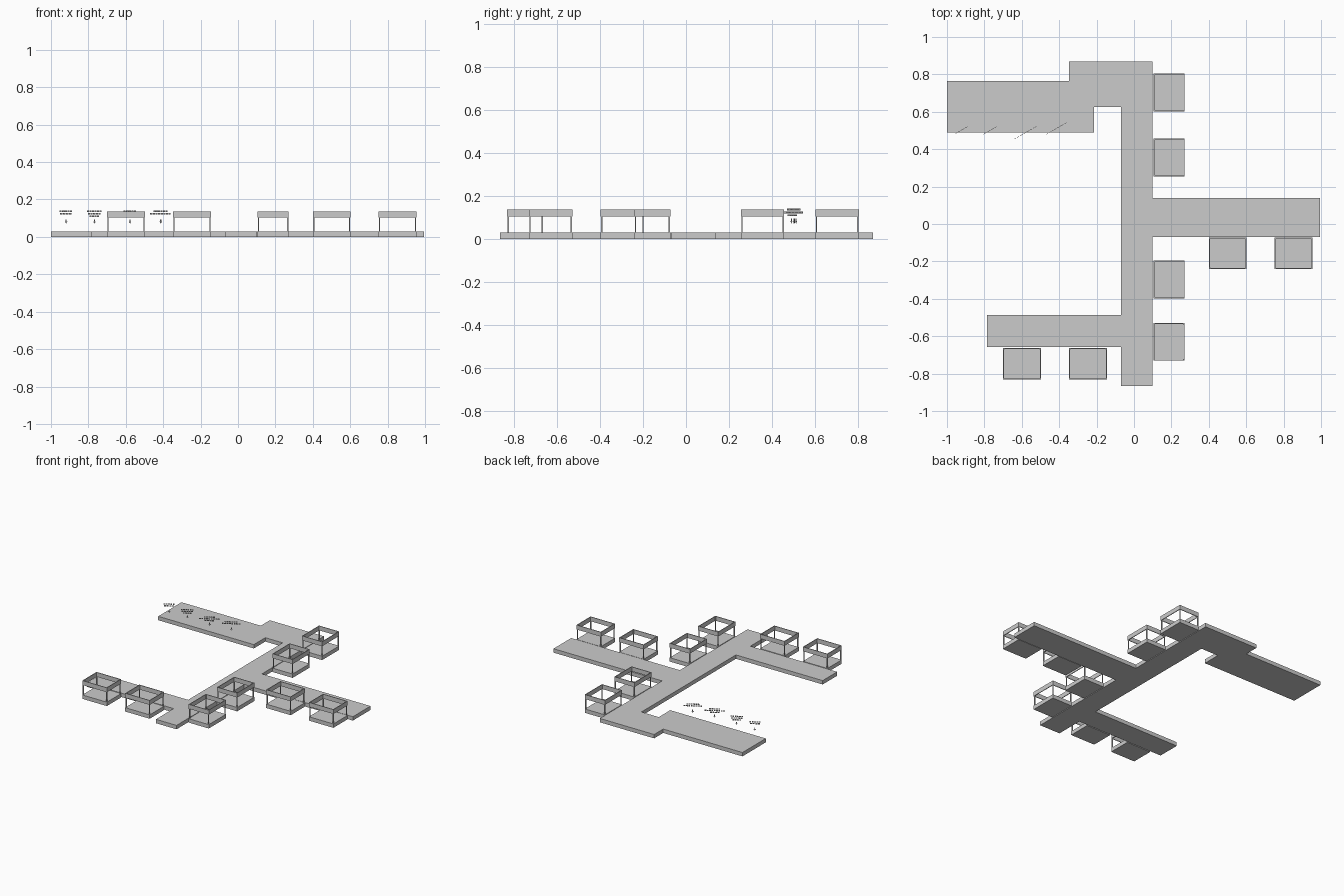
import bpy, bmesh, math
from mathutils import Matrix, Vector

if "Cube" in bpy.data.objects:
    bpy.data.objects.remove(bpy.data.objects["Cube"])

FLOOR, RING_LOW, TOP = 0.029, 0.103, 0.136


def finish(name, bm):
    bmesh.ops.recalc_face_normals(bm, faces=bm.faces)
    me = bpy.data.meshes.new(name)
    bm.to_mesh(me)
    bm.free()
    ob = bpy.data.objects.new(name, me)
    bpy.context.collection.objects.link(ob)
    return ob


def add_box(bm, x0, x1, y0, y1, z0, z1):
    m = Matrix.Translation(((x0 + x1) / 2, (y0 + y1) / 2, (z0 + z1) / 2))
    m = m @ Matrix.Diagonal((x1 - x0, y1 - y0, z1 - z0, 1))
    bmesh.ops.create_cube(bm, size=1, matrix=m)


def extrude(bm, pts, vec):
    face = bm.faces.new([bm.verts.new(p) for p in pts])
    new = bmesh.ops.extrude_face_region(bm, geom=[face])["geom"]
    bmesh.ops.translate(bm, vec=vec, verts=[v for v in new if isinstance(v, bmesh.types.BMVert)])


# Walkway slab with its branching arms
outline = [(-1, .49), (-.213, .49), (-.213, .625), (-.07, .625), (-.07, -.487),
           (-.785, -.487), (-.785, -.657), (-.07, -.657), (-.07, -.866), (.1, -.866),
           (.1, -.07), (.995, -.07), (.995, .138), (.1, .138), (.1, .87),
           (-.347, .87), (-.347, .764), (-1, .764)]
bm = bmesh.new()
extrude(bm, [(x, y, 0) for x, y in outline], (0, 0, FLOOR))
finish("walkway", bm)


# Booth: floor plate, four posts and an open fascia ring
def booth(x0, x1, y0, y1):
    bm = bmesh.new()
    add_box(bm, x0, x1, y0, y1, 0, FLOOR)
    finish("booth_floor", bm)

    bm = bmesh.new()
    p = 0.006
    for x in (x0 + .002, x1 - .002 - p):
        for y in (y0 + .002, y1 - .002 - p):
            add_box(bm, x, x + p, y, y + p, FLOOR, TOP - .002)
    finish("booth_posts", bm)

    bm = bmesh.new()
    outer = [(x0, y0), (x1, y0), (x1, y1), (x0, y1)]
    t = 0.005
    inner = [(x0 + t, y0 + t), (x1 - t, y0 + t), (x1 - t, y1 - t), (x0 + t, y1 - t)]
    loops = [[bm.verts.new((x, y, z)) for x, y in ring]
             for ring, z in ((outer, RING_LOW), (outer, TOP), (inner, TOP), (inner, RING_LOW))]
    for a in range(4):
        for i in range(4):
            A, B, j = loops[a], loops[(a + 1) % 4], (i + 1) % 4
            bm.faces.new((A[i], A[j], B[j], B[i]))
    finish("booth_fascia", bm)


for y in (.602, .255, -.397, -.731):      # along the spine
    booth(.105, .271, y, y + .202)
for x in (.4, .752):                      # right arm
    booth(x, x + .202, -.24, -.073)
for x in (-.7, -.347):                    # left arm
    booth(x, x + .202, -.832, -.664)


# Floating direction markers: blank strips over a small arrow
def marker(cx, cy, length, widths):
    bm = bmesh.new()
    for i, w in enumerate(widths):
        z = .14 - i * .013
        n = max(3, round(w * length / .016))
        step = w * length / n
        for k in range(n):
            x = -w * length / 2 + k * step
            add_box(bm, x, x + step * .75, -.001, .001, z - .008, z)
    extrude(bm, [(-.008, -.001, .083), (0, -.001, .072), (.008, -.001, .083),
                 (.003, -.001, .083), (.003, -.001, .094),
                 (-.003, -.001, .094), (-.003, -.001, .083)], (0, .002, 0))
    ob = finish("direction_marker", bm)
    ob.location = (cx, cy, 0)
    ob.rotation_euler.z = math.radians(30)


marker(-.919, .504, .08, (1, .9))
marker(-.767, .502, .09, (1, .9, .7))
marker(-.577, .490, .142, (.55, 1, .5))
marker(-.413, .512, .13, (.7, 1))
